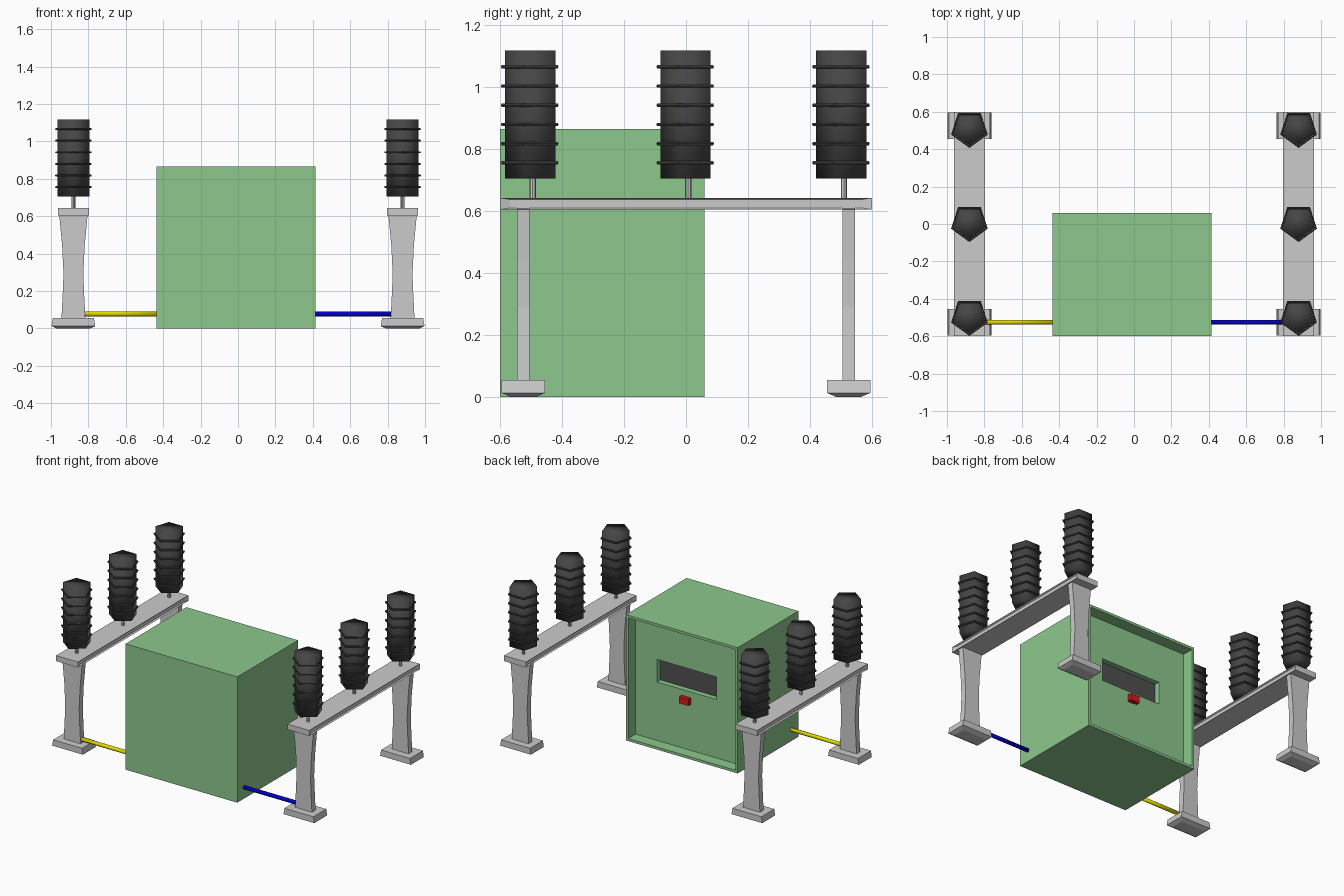
import bpy, bmesh
from math import pi
from mathutils import Matrix, Vector

if "Cube" in bpy.data.objects:
    bpy.data.objects.remove(bpy.data.objects["Cube"])


def material(name, rgb):
    m = bpy.data.materials.new(name)
    m.diffuse_color = (*rgb, 1)
    m.use_nodes = True
    m.node_tree.nodes["Principled BSDF"].inputs["Base Color"].default_value = m.diffuse_color
    return m


GREEN = material("green_paint", (0.27, 0.58, 0.27))
BLACK = material("black_ceramic", (0.06, 0.06, 0.06))
DARK = material("dark_panel", (0.08, 0.08, 0.08))
RED = material("red", (0.7, 0.01, 0.01))
YELLOW = material("yellow", (0.75, 0.7, 0.0))
BLUE = material("blue", (0.0, 0.0, 0.6))


def finish(name, bm, mat=None, smooth=False):
    bmesh.ops.recalc_face_normals(bm, faces=bm.faces)
    me = bpy.data.meshes.new(name)
    bm.to_mesh(me)
    bm.free()
    if mat:
        me.materials.append(mat)
    for p in me.polygons:
        p.use_smooth = smooth
    ob = bpy.data.objects.new(name, me)
    bpy.context.collection.objects.link(ob)
    return ob


def box_bm(lo, hi):
    bm = bmesh.new()
    lo, hi = Vector(lo), Vector(hi)
    bmesh.ops.create_cube(bm, size=1, matrix=Matrix.Translation((lo + hi) / 2)
                          @ Matrix.Diagonal((*(hi - lo), 1)))
    return bm


def loft(name, rings, cx, cy):
    """Stack of rectangles given as (z, half width x, half width y)."""
    bm = bmesh.new()
    loops = [[bm.verts.new((cx + sx * hx, cy + sy * hy, z))
              for sx, sy in ((-1, -1), (1, -1), (1, 1), (-1, 1))]
             for z, hx, hy in rings]
    for a, b in zip(loops, loops[1:]):
        for i in range(4):
            j = (i + 1) % 4
            bm.faces.new((a[i], a[j], b[j], b[i]))
    bm.faces.new(loops[0])
    bm.faces.new(loops[-1])
    return finish(name, bm)


def cylinder_bm(sides, r, z0, z1, bm=None):
    bm = bm or bmesh.new()
    # one corner points to the front
    m = Matrix.Translation((0, 0, (z0 + z1) / 2)) @ Matrix.Rotation(-pi / 2, 4, 'Z')
    bmesh.ops.create_cone(bm, cap_ends=True, segments=sides, radius1=r, radius2=r,
                          depth=z1 - z0, matrix=m)
    v = max(bm.verts, key=lambda v: -v.co.y)
    if sides == 5 and abs(v.co.x) > 1e-4:  # make sure the corner is at -y
        bmesh.ops.rotate(bm, verts=bm.verts, matrix=Matrix.Rotation(-pi / 2, 3, 'Z'))
        if abs(max(bm.verts, key=lambda v: -v.co.y).co.x) > 1e-4:
            bmesh.ops.rotate(bm, verts=bm.verts, matrix=Matrix.Rotation(pi, 3, 'Z'))
    return bm


def insulator_ring(name, r, tube, z):
    bpy.ops.mesh.primitive_torus_add(major_segments=5, minor_segments=6, major_radius=r,
                                     minor_radius=tube, location=(0, 0, z),
                                     rotation=(0, 0, -pi / 2))
    ob = bpy.context.object
    ob.name = name
    ob.data.materials.append(BLACK)
    return ob


# Cabinet with recessed back door and instrument window
bm = box_bm((-0.435, -0.6, 0.0), (0.415, 0.06, 0.865))
back = max(bm.faces, key=lambda f: f.calc_center_median().y)
bmesh.ops.inset_region(bm, faces=[back], thickness=0.025)
door = bmesh.ops.extrude_face_region(bm, geom=[back])
bmesh.ops.delete(bm, geom=[back], context='FACES')
back = [g for g in door['geom'] if isinstance(g, bmesh.types.BMFace)][0]
bmesh.ops.translate(bm, verts=back.verts, vec=(0, -0.08, 0))
bmesh.ops.inset_region(bm, faces=[back], thickness=0.1)
for v in back.verts:
    v.co.x = -0.217 if v.co.x < 0 else 0.235
    v.co.z = 0.42 if v.co.z < 0.43 else 0.575
win = bmesh.ops.extrude_face_region(bm, geom=[back])
bmesh.ops.delete(bm, geom=[back], context='FACES')
bmesh.ops.translate(bm, verts=[g for g in win['geom'] if isinstance(g, bmesh.types.BMVert)],
                    vec=(0, -0.04, 0))
finish("cabinet", bm, GREEN)
finish("window_panel", box_bm((-0.216, -0.062, 0.421), (0.234, -0.055, 0.574)), DARK)

# Door handle
finish("handle_stem", box_bm((-0.01, -0.025, 0.345), (0.02, 0.005, 0.375)), RED)
finish("handle_grip", box_bm((-0.03, -0.01, 0.34), (0.04, 0.018, 0.385)), RED)

for side, s in (("left", -1), ("right", 1)):
    cx = 0.88 * s
    # Feet and waisted legs
    for end, cy in (("front", -0.525), ("back", 0.525)):
        loft(f"{side}_{end}_foot", [(0, 0.09, 0.04), (0.013, 0.117, 0.07),
                                    (0.055, 0.11, 0.07)], cx, cy)
        loft(f"{side}_{end}_leg", [(0.05, 0.064, 0.02), (0.19, 0.057, 0.02), (0.29, 0.053, 0.02),
                                   (0.44, 0.06, 0.02), (0.61, 0.076, 0.02)], cx, cy)

    # Beam with shallow recesses along its sides
    bm = box_bm((cx - 0.083, -0.6, 0.605), (cx + 0.083, 0.6, 0.643))
    sides = [f for f in bm.faces if abs(f.normal.x) > 0.9]
    bmesh.ops.inset_individual(bm, faces=sides, thickness=0.008, depth=-0.01)
    for f in sides:
        for v in f.verts:
            v.co.y *= 0.955
    finish(f"{side}_beam", bm)

    # Five-sided ribbed insulators on rods
    for n, cy in enumerate((-0.495, 0.007, 0.51), 1):
        parts = [finish(f"{side}_insulator_{n}_rod", cylinder_bm(8, 0.01, 0.635, 0.72)),
                 finish(f"{side}_insulator_{n}", cylinder_bm(5, 0.09, 0.706, 1.118), BLACK, True)]
        parts += [insulator_ring(f"{side}_insulator_{n}_ring_{k + 1}", 0.097, 0.006,
                                 0.756 + 0.062 * k) for k in range(6)]
        for p in parts:
            p.location.x += cx
            p.location.y += cy

# Cables from the cabinet to the front legs
for name, x0, x1, mat in (("yellow_cable", -0.87, -0.43, YELLOW), ("blue_cable", 0.41, 0.87, BLUE)):
    bm = cylinder_bm(12, 0.013, x0, x1)
    bmesh.ops.rotate(bm, verts=bm.verts, matrix=Matrix.Rotation(pi / 2, 3, 'Y'))
    ob = finish(name, bm, mat, True)
    ob.location = (0, -0.525, 0.078)
